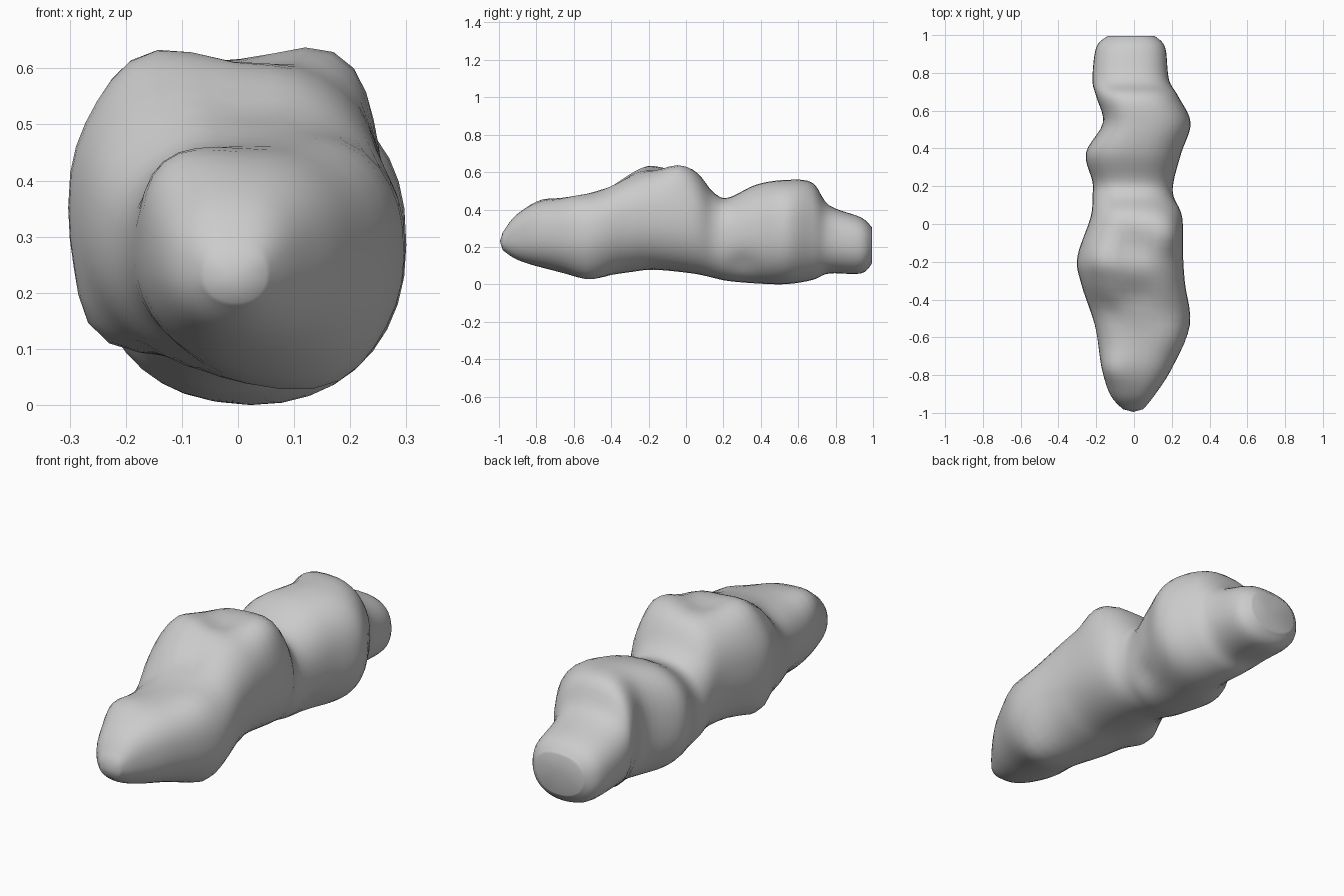
import bpy, bmesh, math
from mathutils import Vector

if "Cube" in bpy.data.objects:
    bpy.data.objects.remove(bpy.data.objects["Cube"])

# Stations along the body: y, left x, right x, bottom z, top z
STATIONS = [
    (-0.985, -0.06, 0.05, 0.19, 0.285),
    (-0.91, -0.125, 0.11, 0.14, 0.38),
    (-0.77, -0.17, 0.20, 0.095, 0.455),
    (-0.54, -0.21, 0.295, 0.045, 0.485),
    (-0.32, -0.28, 0.27, 0.07, 0.59),
    (-0.18, -0.30, 0.26, 0.085, 0.625),
    (0.03, -0.23, 0.255, 0.065, 0.615),
    (0.14, -0.22, 0.21, 0.042, 0.50),
    (0.22, -0.22, 0.21, 0.025, 0.47),
    (0.37, -0.255, 0.25, 0.012, 0.54),
    (0.53, -0.165, 0.30, 0.008, 0.565),
    (0.67, -0.20, 0.235, 0.03, 0.55),
    (0.76, -0.22, 0.185, 0.065, 0.43),
    (0.93, -0.20, 0.165, 0.065, 0.365),
    (0.99, -0.14, 0.11, 0.12, 0.31),
]
SIDES, STEPS = 36, 5

# Local bumps and dents: centre x y z, radius, outward amount
LUMPS = [
    (-0.15, -0.20, 0.61, 0.10, 0.035),
    (0.16, -0.05, 0.60, 0.10, 0.045),
    (0.00, -0.12, 0.63, 0.08, -0.03),
    (0.02, -0.38, 0.56, 0.08, -0.03),
    (-0.22, -0.20, 0.16, 0.09, 0.04),
    (-0.14, -0.45, 0.47, 0.09, -0.03),
    (0.17, -0.58, 0.42, 0.10, 0.03),
    (-0.11, -0.77, 0.42, 0.08, 0.025),
    (-0.14, -0.55, 0.10, 0.12, -0.03),
    (0.15, -0.52, 0.08, 0.10, 0.03),
    (0.18, 0.30, 0.12, 0.07, -0.02),
]


def catmull(p0, p1, p2, p3, t):
    return [0.5 * (2 * b + (c - a) * t + (2 * a - 5 * b + 4 * c - d) * t * t
                   + (3 * b - a - 3 * c + d) * t ** 3)
            for a, b, c, d in zip(p0, p1, p2, p3)]


def spow(v, e):
    return math.copysign(abs(v) ** e, v)


def ring(station):
    # Oval with four independent radii: squarer crown, rounder belly
    y, xl, xr, zb, zt = station
    centre = Vector((0.2 * (xl + xr), y, zb + 0.51 * (zt - zb)))
    pts = []
    for i in range(SIDES):
        a = math.tau * i / SIDES
        e = 0.82 if math.sin(a) > 0 else 0.92
        c, s = spow(math.cos(a), e), spow(math.sin(a), e)
        p = centre + Vector((c * (xr - centre.x if c > 0 else centre.x - xl), 0,
                             s * (zt - centre.z if s > 0 else centre.z - zb)))
        out = (p - centre).normalized()
        push = 0
        for x, ly, z, radius, amount in LUMPS:
            push += amount * math.exp(-((p - Vector((x, ly, z))).length / radius) ** 2)
        pts.append(p + out * push)
    return pts


# Interpolate the stations and loft one closed skin
path = []
last = len(STATIONS) - 1
for i in range(last):
    four = [STATIONS[min(max(i + k, 0), last)] for k in (-1, 0, 1, 2)]
    path += [catmull(*four, j / STEPS) for j in range(STEPS)]
path.append(STATIONS[-1])

bm = bmesh.new()
rings = [[bm.verts.new(p) for p in ring(s)] for s in path]
for a, b in zip(rings, rings[1:]):
    for i in range(SIDES):
        j = (i + 1) % SIDES
        bm.faces.new((a[i], a[j], b[j], b[i]))

# Pointed nose and slightly dented tail
for end, y in ((rings[0], -1.0), (rings[-1], 0.965)):
    mid = sum((v.co for v in end), Vector()) / SIDES
    tip = bm.verts.new((mid.x, y, mid.z))
    for i in range(SIDES):
        bm.faces.new((end[i], end[(i + 1) % SIDES], tip))
bmesh.ops.recalc_face_normals(bm, faces=bm.faces)
for f in bm.faces:
    f.smooth = True

# Stand it on the ground
low = min(v.co.z for v in bm.verts)
bmesh.ops.translate(bm, verts=bm.verts, vec=(0, 0.005, -low))

mesh = bpy.data.meshes.new("asteroid_body")
bm.to_mesh(mesh)
bm.free()
rock = bpy.data.objects.new("asteroid_body", mesh)
bpy.context.collection.objects.link(rock)
